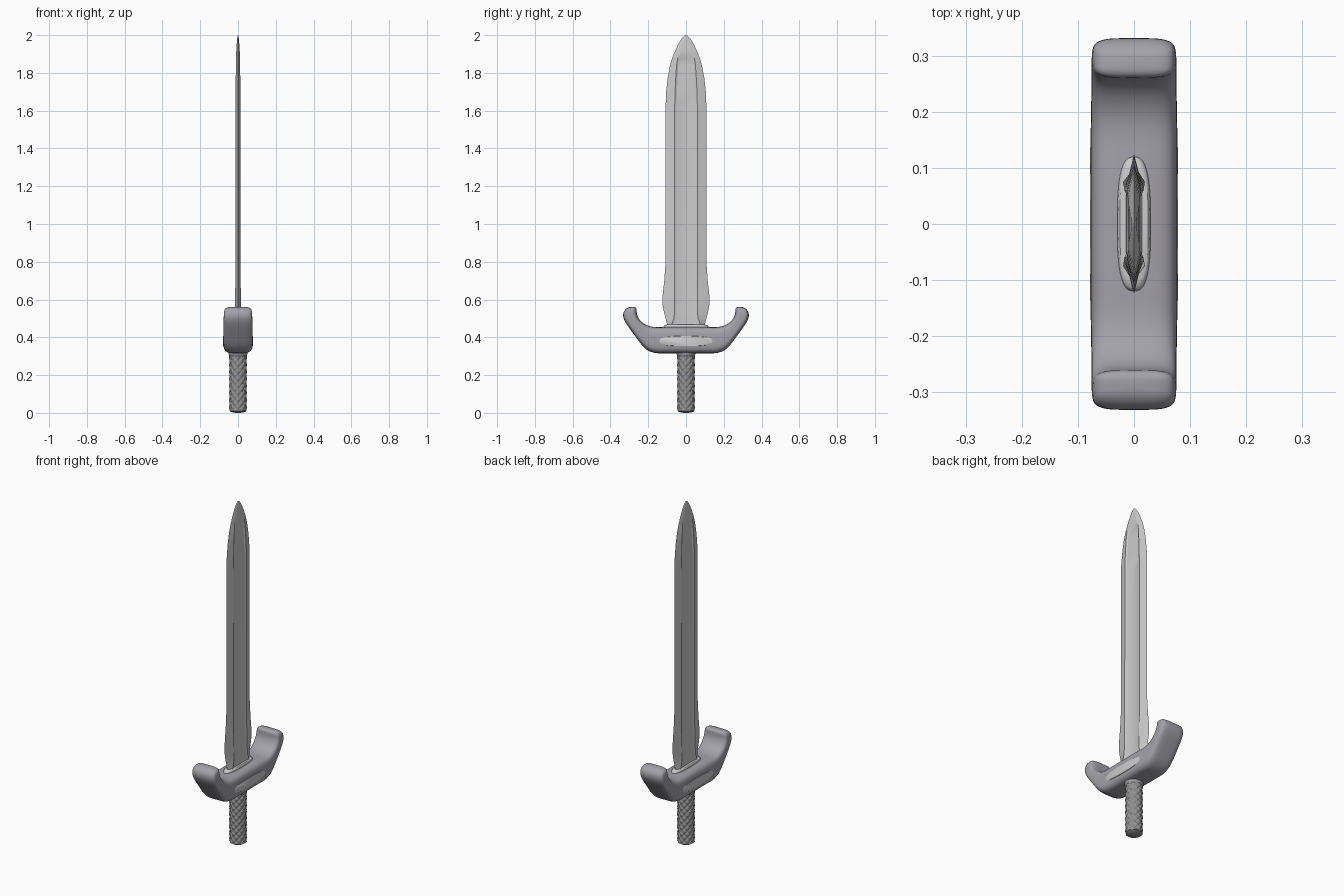
import bpy, bmesh, math

if "Cube" in bpy.data.objects:
    bpy.data.objects.remove(bpy.data.objects["Cube"])

def material(name, v):
    m = bpy.data.materials.new(name)
    m.diffuse_color = (*v, 1)
    m.use_nodes = True
    m.node_tree.nodes["Principled BSDF"].inputs["Base Color"].default_value = m.diffuse_color
    return m

STEEL = material("steel", (0.55, 0.55, 0.54))
IRON = material("iron", (0.37, 0.36, 0.40))
LEATHER = material("leather", (0.28, 0.28, 0.28))

def loft(name, rings, mat, angle=40, subsurf=0):
    """Skin closed rings of points and cap both ends."""
    bm = bmesh.new()
    vr = [[bm.verts.new(p) for p in r] for r in rings]
    n = len(vr[0])
    for a, b in zip(vr, vr[1:]):
        for i in range(n):
            j = (i + 1) % n
            bm.faces.new((a[i], a[j], b[j], b[i]))
    bm.faces.new(vr[0][::-1])
    bm.faces.new(vr[-1])
    bmesh.ops.recalc_face_normals(bm, faces=bm.faces)
    me = bpy.data.meshes.new(name)
    bm.to_mesh(me)
    bm.free()
    ob = bpy.data.objects.new(name, me)
    bpy.context.collection.objects.link(ob)
    me.materials.append(mat)
    bpy.ops.object.select_all(action='DESELECT')
    bpy.context.view_layer.objects.active = ob
    ob.select_set(True)
    if subsurf:
        s = ob.modifiers.new("smooth", 'SUBSURF')
        s.levels = s.render_levels = subsurf
        bpy.ops.object.shade_smooth()
    else:
        bpy.ops.object.shade_smooth_by_angle(angle=math.radians(angle))
    return ob

def superellipse(n, e):
    """Unit rounded-rectangle outline."""
    for i in range(n):
        a = 2 * math.pi * (i + 0.5) / n
        c, s = math.cos(a), math.sin(a)
        yield math.copysign(abs(c) ** (2 / e), c), math.copysign(abs(s) ** (2 / e), s)

# Blade: (z, half width, ridge half width, half thickness, fuller depth)
stations = [(0.42, .085, .075, .019, .005), (0.47, .10, .075, .019, .005),
            (0.50, .108, .064, .018, .005), (0.54, .118, .060, .017, .005), (0.58, .125, .060, .016, .005),
            (0.63, .123, .060, .015, .005), (0.70, .115, .060, .014, .005), (0.80, .108, .060, .014, .005),
            (1.62, .108, .060, .013, .005), (1.70, .105, .058, .013, .005),
            (1.78, .096, .054, .012, .005), (1.84, .084, .050, .011, .005),
            (1.875, .074, .045, .010, .005), (1.892, .068, .038, .010, 0),
            (1.92, .056, .030, .009, 0), (1.95, .042, .020, .007, 0),
            (1.975, .028, .012, .005, 0), (1.992, .014, .005, .003, 0), (2.0, .003, .001, .001, 0)]
rings = []
for z, w, f, t, d in stations:
    side = [(t, -f), (t - d, -f * .82), (t - d, f * .82), (t, f)]
    rings.append([(0, -w, z)] + [(x, y, z) for x, y in side] + [(0, w, z)]
                 + [(-x, y, z) for x, y in reversed(side)])
loft("blade", rings, STEEL, 25)

# Crossguard: lower and upper edge of one arm, width factor
arm = [(0.06, .315, 0.06, .455, 1), (0.12, .315, 0.115, .455, 1), (0.165, .314, 0.155, .453, 1),
       (0.215, .332, 0.19, .457, .99), (0.25, .380, 0.22, .470, .98), (0.285, .428, 0.243, .488, .98),
       (0.320, .474, 0.256, .508, .98), (0.337, .512, 0.262, .532, .97), (0.329, .542, 0.260, .550, .93),
       (0.312, .556, 0.267, .560, .82), (0.30, .560, 0.28, .562, .4)]
stations = [(-a, b, -c, d, w) for a, b, c, d, w in reversed(arm)] + arm
rings = []
for y0, z0, y1, z1, w in stations:
    rings.append([(u * .078 * w, (y0 + y1) / 2 + v * (y1 - y0) / 2, (z0 + z1) / 2 + v * (z1 - z0) / 2)
                  for u, v in superellipse(28, 4)])
loft("crossguard", rings, IRON, subsurf=1)

# Oval inlay on each face of the guard
for sign, side in ((1, "right"), (-1, "left")):
    rings = [[(sign * x, u * .14 * s, .38 + v * .027 * s) for u, v in superellipse(40, 2.8)]
             for x, s in ((.07, 1), (.0775, 1), (.079, .96))]
    loft("inlay_" + side, rings, STEEL)

# Raised lip where the blade enters the guard
rings = [[(v * .03 * s, u * .12 * s, z) for u, v in superellipse(40, 2.8)]
         for z, s in ((.44, 1), (.457, 1), (.464, .95), (.467, .85))]
loft("blade_lip", rings, STEEL)

# Grip with criss-cross wrapping
rings = []
N, M = 96, 90
for k in range(M + 1):
    t = k / M
    ring = []
    for i in range(N):
        a = 2 * math.pi * i / N
        p, q = 4 * a + t * 8 * math.pi, 4 * a - t * 8 * math.pi
        bump = (abs(math.sin(p)) * abs(math.sin(q))) ** 0.5
        r = .0405 + .007 * bump
        ring.append((r * math.cos(a), r * math.sin(a), .012 + t * .30))
    rings.append(ring)
loft("grip", rings, LEATHER, 60)

def turned(name, profile, mat):
    loft(name, [[(r * math.cos(2 * math.pi * i / 40), r * math.sin(2 * math.pi * i / 40), z)
                 for i in range(40)] for r, z in profile], mat)

# Butt of the grip and collar below the guard
turned("grip_butt", [(.012, 0), (.036, .005), (.043, .010), (.045, .018), (.043, .026)], LEATHER)
turned("collar", [(.040, .290), (.041, .296), (.047, .303), (.050, .312), (.052, .325)], IRON)
